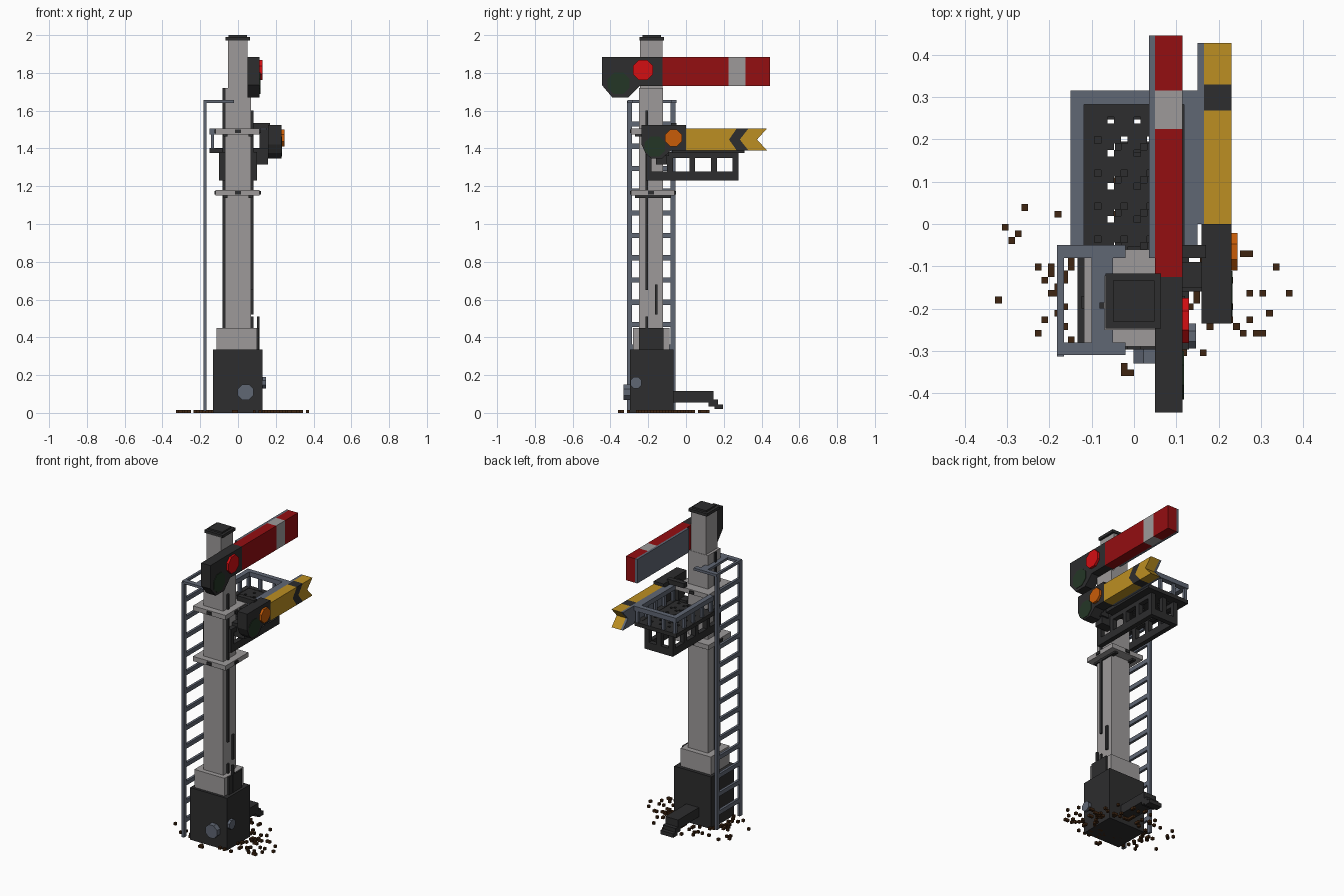
import bpy, bmesh, math, random

cube = bpy.data.objects.get("Cube")
if cube:
    bpy.data.objects.remove(cube, do_unlink=True)

V = 1 / 64  # block size
random.seed(4)


def lin(c):
    c /= 255
    return c / 12.92 if c <= 0.04045 else ((c + 0.055) / 1.055) ** 2.4


def material(name, r, g, b):
    m = bpy.data.materials.new(name)
    col = (lin(r), lin(g), lin(b), 1)
    m.diffuse_color = col
    m.use_nodes = True
    m.node_tree.nodes["Principled BSDF"].inputs["Base Color"].default_value = col
    return m


GREY = material("light grey", 157, 154, 154)
DARK = material("charcoal", 45, 45, 46)
STEEL = material("blue grey", 96, 103, 116)
RED = material("dark red", 148, 14, 17)
LAMP_RED = material("lamp red", 212, 14, 18)
YELLOW = material("yellow", 188, 143, 34)
ORANGE = material("orange", 200, 92, 8)
GREEN = material("dark green", 36, 54, 38)
BROWN = material("brown", 62, 37, 17)


def finish(name, bm, mat):
    bmesh.ops.recalc_face_normals(bm, faces=bm.faces)
    me = bpy.data.meshes.new(name)
    bm.to_mesh(me)
    bm.free()
    me.materials.append(mat)
    ob = bpy.data.objects.new(name, me)
    bpy.context.collection.objects.link(ob)
    return ob


def boxes(name, mat, *bounds):
    """One object of boxes, each (x0, x1, y0, y1, z0, z1)."""
    bm = bmesh.new()
    for x0, x1, y0, y1, z0, z1 in bounds:
        for v in bmesh.ops.create_cube(bm, size=1)["verts"]:
            v.co = (x1 if v.co.x > 0 else x0, y1 if v.co.y > 0 else y0,
                    z1 if v.co.z > 0 else z0)
    return finish(name, bm, mat)


def plate(name, mat, pts, x0, x1):
    """Extrude a (y, z) outline along x."""
    bm = bmesh.new()
    f = bm.faces.new([bm.verts.new((x0, y, z)) for y, z in pts])
    ext = bmesh.ops.extrude_face_region(bm, geom=[f])["geom"]
    for v in ext:
        if isinstance(v, bmesh.types.BMVert):
            v.co.x = x1
    return finish(name, bm, mat)


def octagon(y, z, r):
    return [(y + r * math.cos(math.pi * (k + .5) / 4), z + r * math.sin(math.pi * (k + .5) / 4))
            for k in range(8)]


# Post, base and cap
PY = -0.185
boxes("base_box", DARK, (-.133, .13, -.297, -.066, 0, .335))
boxes("base_collar", GREY, (-.115, .10, -.28, -.088, .335, .45))
boxes("collar_strip", DARK, (.10, .112, -.25, -.12, .335, .45))
boxes("lower_post", GREY, (-.07, .07, -.25, -.122, .45, 1.72))
boxes("upper_post", GREY, (-.054, .05, -.244, -.124, 1.72, 1.975))
boxes("post_cap", DARK, (-.067, .064, -.247, -.117, 1.972, 1.99),
      (-.05, .048, -.23, -.133, 1.99, 2.0))
boxes("cables", DARK, (.07, .081, -.215, -.2, .65, 1.6), (.07, .081, -.165, -.15, .52, .68),
      (.10, .114, -.215, -.2, .335, .51), (.07, .081, -.215, -.2, .45, .51),
      (-.081, -.07, -.2, -.185, .45, 1.72))

# Clamp bands with bolts
for n, z in (("lower", 1.15), ("upper", 1.475)):
    boxes(n + "_band", GREY, (-.118, .115, -.29, -.06, z, z + .03))
    boxes(n + "_bolts", DARK, (-.015, .015, -.297, -.053, z + .006, z + .024),
          (-.124, .121, PY - .015, PY + .015, z + .006, z + .024),
          (-.078, -.055, -.27, -.08, z - .012, z), (.055, .078, -.27, -.08, z - .012, z))

# Base fittings
dial = plate("base_dial", STEEL, octagon(-.04, .11, .045), -.33, -.29)
dial.rotation_euler.z = math.pi / 2  # outline turned to face the front
plate("side_knob", STEEL, octagon(-.265, .16, .032), .13, .147)
boxes("rear_duct", DARK, (-.045, .045, -.07, .145, .055, .115),
      (-.045, .045, .12, .17, .035, .07), (-.045, .045, .15, .195, .02, .045))

# Ladder with its top bracket
boxes("ladder_rails", STEEL, *[(-.182, -.166, y, y + .027, .01, 1.65) for y in (-.313, -.082)])
boxes("ladder_rungs", STEEL,
      *[(-.182, -.166, -.29, -.08, .1 + .118 * k, .127 + .118 * k) for k in range(13)])
boxes("ladder_bracket", STEEL, (-.182, -.02, -.31, -.28, 1.64, 1.656),
      (-.182, -.02, -.08, -.05, 1.64, 1.656), (-.182, -.166, -.31, -.05, 1.64, 1.656),
      (-.1, -.05, -.28, -.08, 1.64, 1.656))

# Platform floor with stepped slots
cells = []
for i in range(16):
    for j in range(23):
        if j % 5 < 3 and (i - j % 5) % 4 == 0 and 1 < i < 14 and 0 < j < 21:
            continue
        x, y = -.125 + i * V, -.075 + j * V
        cells.append((x, x + V, y, y + V, 1.377, 1.4))
boxes("platform_floor", DARK, *cells)
boxes("platform_edge", DARK, (-.15, -.12, -.075, .31, 1.377, 1.402),
      (.12, .15, -.075, .31, 1.377, 1.402), (-.15, .15, .28, .31, 1.377, 1.402))

# Truss under the platform
truss = [(-.1, .1, .247, .277, 1.23, 1.277), (-.015, .015, .247, .277, 1.25, 1.38)]
for x in (-.1, .07):
    truss.append((x, x + .03, -.212, .277, 1.23, 1.277))
    truss.append((x, x + .03, -.212, .277, 1.35, 1.38))
    for y in (-.212, -.1, .018, .133, .247):
        truss.append((x, x + .03, y, y + .03, 1.25, 1.37))
boxes("platform_truss", DARK, *truss)

# Railing round the platform
rail = [(-.15, .15, .283, .315, 1.475, 1.505)]
for x in (-.15, .118):
    rail.append((x, x + .032, -.07, .315, 1.475, 1.505))
    for k in range(5):
        y = -.07 + k * .09
        rail.append((x + .008, x + .024, y, y + .02, 1.4, 1.48))
for x in (-.06, .04):
    rail.append((x, x + .02, .291, .307, 1.4, 1.48))
boxes("platform_railing", STEEL, *rail)

# Upper signal arm
X0, X1 = .05, .115
plate("upper_arm_head", DARK, [(-.445, 1.885), (-.445, 1.735), (-.39, 1.67), (-.305, 1.67),
      (-.245, 1.73), (-.125, 1.73), (-.125, 1.885)], X0, X1)
boxes("upper_arm", RED, (X0, X1, -.125, .225, 1.73, 1.885), (X0, X1, .315, .445, 1.73, 1.885))
boxes("upper_arm_stripe", GREY, (X0, X1, .225, .315, 1.73, 1.885))
boxes("upper_arm_back", STEEL, (.035, X0, -.08, .445, 1.73, 1.885))
plate("upper_red_lens", LAMP_RED, octagon(-.228, 1.815, .058), X1, X1 + .015)
plate("upper_green_lens", GREEN, octagon(-.357, 1.745, .062), X1, X1 + .003)

# Lower signal arm: chevron and fishtail follow the same bent outline
X0, X1 = .165, .23
ZB, ZM, ZT = 1.39, 1.447, 1.505


def bent(y0, d0, y1, d1):
    """Section whose ends reach y at the edges and y - d at mid height."""
    return [(y0, ZB), (y1, ZB), (y1 - d1, ZM), (y1, ZT), (y0, ZT), (y0 - d0, ZM)]


plate("lower_arm_head", DARK, [(-.235, 1.523), (-.235, 1.42), (-.215, 1.375), (-.185, 1.347),
      (-.125, 1.347), (-.08, 1.39), (0, 1.39), (0, 1.523)], X0 - .005, X1)
plate("lower_arm", YELLOW, bent(0, 0, .268, .04), X0, X1)
plate("lower_arm_chevron", DARK, bent(.268, .04, .33, .045), X0, X1)
plate("lower_arm_tail", YELLOW, bent(.33, .045, .428, .052), X0, X1)
plate("lower_arm_back", STEEL, bent(0, 0, .428, .052), X0 - .015, X0)
plate("lower_orange_lens", ORANGE, octagon(-.066, 1.455, .048), X1, X1 + .015)
plate("lower_green_lens", GREEN, octagon(-.165, 1.41, .058), X1, X1 + .003)
boxes("lower_arm_bracket", DARK, (.05, .17, -.08, -.05, 1.505, 1.535),
      (.07, .16, -.16, -.1, 1.315, 1.4), (.115, .17, -.15, -.09, 1.36, 1.5))

# Loose ballast around the foot
stones = []
for k in range(120):
    a = random.uniform(0, 2 * math.pi)
    r = .42 + .58 * random.random() ** 1.6
    x = round(.38 * r * math.cos(a) / V) * V
    y = round((-.13 + .24 * r * math.sin(a)) / V) * V
    stones.append((x, x + V, y, y + V, 0, V))
boxes("ballast", BROWN, *stones)
